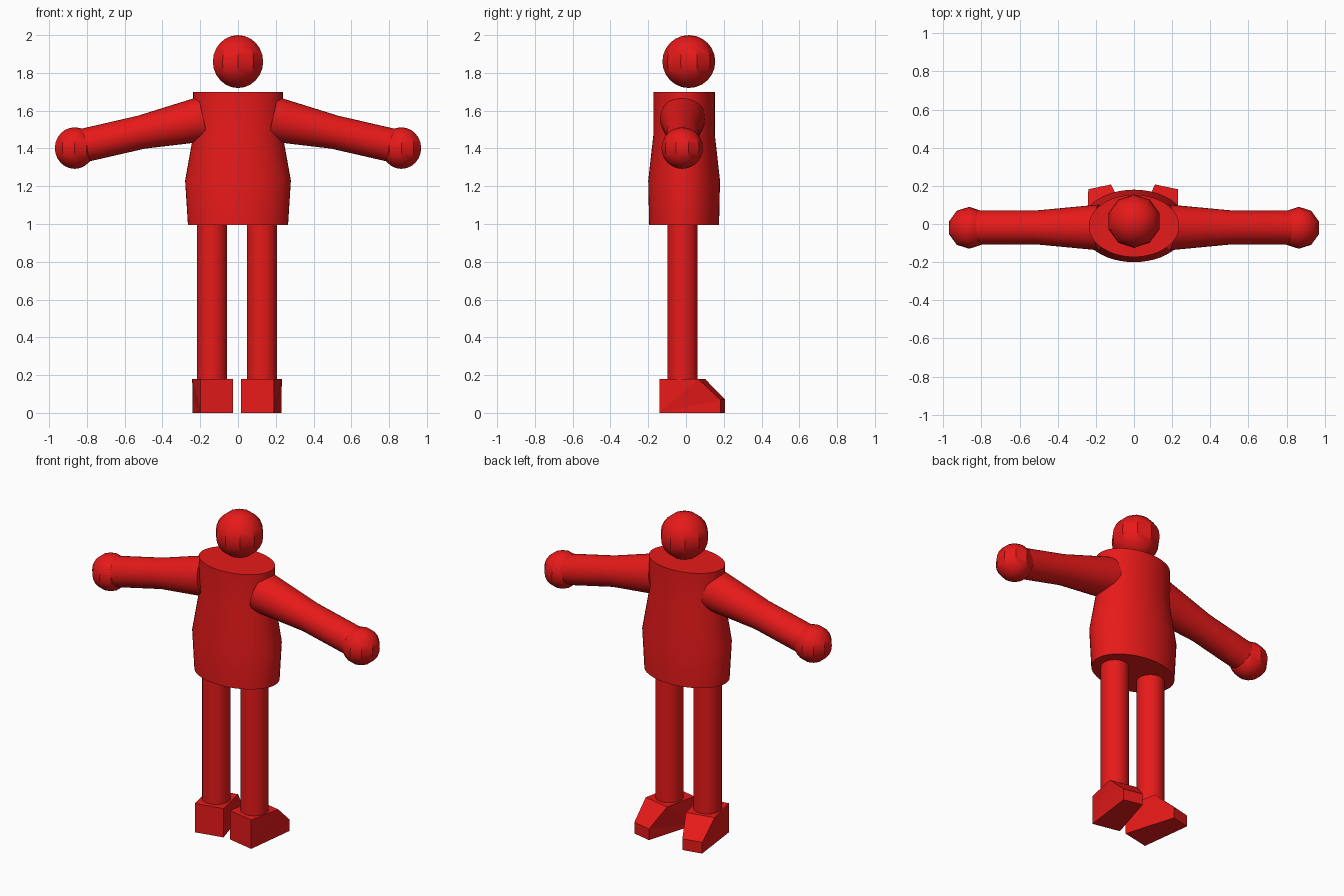
import bpy, bmesh
from math import cos, sin, pi, radians
from mathutils import Vector

if "Cube" in bpy.data.objects:
    bpy.data.objects.remove(bpy.data.objects["Cube"])

red = bpy.data.materials.new("red")
red.diffuse_color = (0.8, 0.01, 0.01, 1)
red.use_nodes = True
red.node_tree.nodes["Principled BSDF"].inputs["Base Color"].default_value = red.diffuse_color


def finish(name, bm, smooth=True):
    bmesh.ops.recalc_face_normals(bm, faces=bm.faces)
    mesh = bpy.data.meshes.new(name)
    bm.to_mesh(mesh)
    bm.free()
    mesh.materials.append(red)
    ob = bpy.data.objects.new(name, mesh)
    bpy.context.collection.objects.link(ob)
    if smooth:
        bpy.ops.object.select_all(action='DESELECT')
        ob.select_set(True)
        bpy.context.view_layer.objects.active = ob
        bpy.ops.object.shade_smooth_by_angle(angle=radians(30))
    return ob


def loft(name, sections, axis, n=32):
    """Capped tube: sections of (centre, radius across, radius in y)."""
    across = Vector((0, 1, 0)).cross(Vector(axis)).normalized()
    bm = bmesh.new()
    rings = []
    for c, ra, ry in sections:
        rings.append([bm.verts.new(Vector(c) + across * ra * cos(2 * pi * i / n)
                                   + Vector((0, ry * sin(2 * pi * i / n), 0)))
                      for i in range(n)])
    for a, b in zip(rings, rings[1:]):
        for i in range(n):
            j = (i + 1) % n
            bm.faces.new((a[i], a[j], b[j], b[i]))
    bm.faces.new(rings[0])
    bm.faces.new(rings[-1])
    return finish(name, bm)


def ball(name, centre, r):
    bm = bmesh.new()
    bmesh.ops.create_uvsphere(bm, u_segments=10, v_segments=12, radius=r)
    bmesh.ops.translate(bm, verts=bm.verts, vec=centre)
    return finish(name, bm)


def foot(name, s):
    """Wedge with a sloped, tapered toe, turned outwards."""
    heel, d = Vector((-0.108, -0.123, 0)), Vector((-0.206, 0.978, 0))
    t = Vector((0.978, 0.206, 0))
    # distance along foot, half width, height
    profile = [(0, 0.0885, 0), (0.325, 0.061, 0), (0.325, 0.061, 0.07),
               (0.21, 0.0885, 0.18), (0, 0.0885, 0.18)]
    bm = bmesh.new()
    sides = []
    for k in (-1, 1):
        row = []
        for a, w, z in profile:
            p = heel + d * a + t * w * k
            row.append(bm.verts.new((-s * p.x - 0.005, p.y, z)))
        sides.append(row)
    a, b = sides
    for i in range(5):
        j = (i + 1) % 5
        bm.faces.new((a[i], a[j], b[j], b[i]))
    for row in sides:
        bm.faces.new((row[0], row[1], row[2]))
        bm.faces.new((row[0], row[2], row[3]))
        bm.faces.new((row[0], row[3], row[4]))
    finish(name, bm, smooth=False)


# Head and torso
ball("head", (0, 0.015, 1.86), 0.14)
loft("torso", [((0, -0.01, 0.995), 0.265, 0.185), ((0, -0.01, 1.23), 0.28, 0.19),
               ((0, -0.01, 1.47), 0.237, 0.163), ((0, -0.01, 1.70), 0.237, 0.163)],
     (0, 0, 1), 48)

# Limbs
for side, s in (("left", -1), ("right", 1)):
    loft(side + "_arm", [((s * 0.183, -0.018, 1.556), 0.12, 0.12),
                         ((s * 0.512, -0.018, 1.486), 0.089, 0.089),
                         ((s * 0.83, -0.018, 1.413), 0.089, 0.089)],
         (s * 0.647, 0, -0.143))
    ball(side + "_hand", (s * 0.865, -0.02, 1.402), 0.11)
    x = s * 0.132 - 0.005
    loft(side + "_leg", [((x, -0.018, 0.17), 0.08, 0.08), ((x, -0.018, 1.02), 0.08, 0.08)],
         (0, 0, 1))
    foot(side + "_foot", s)
